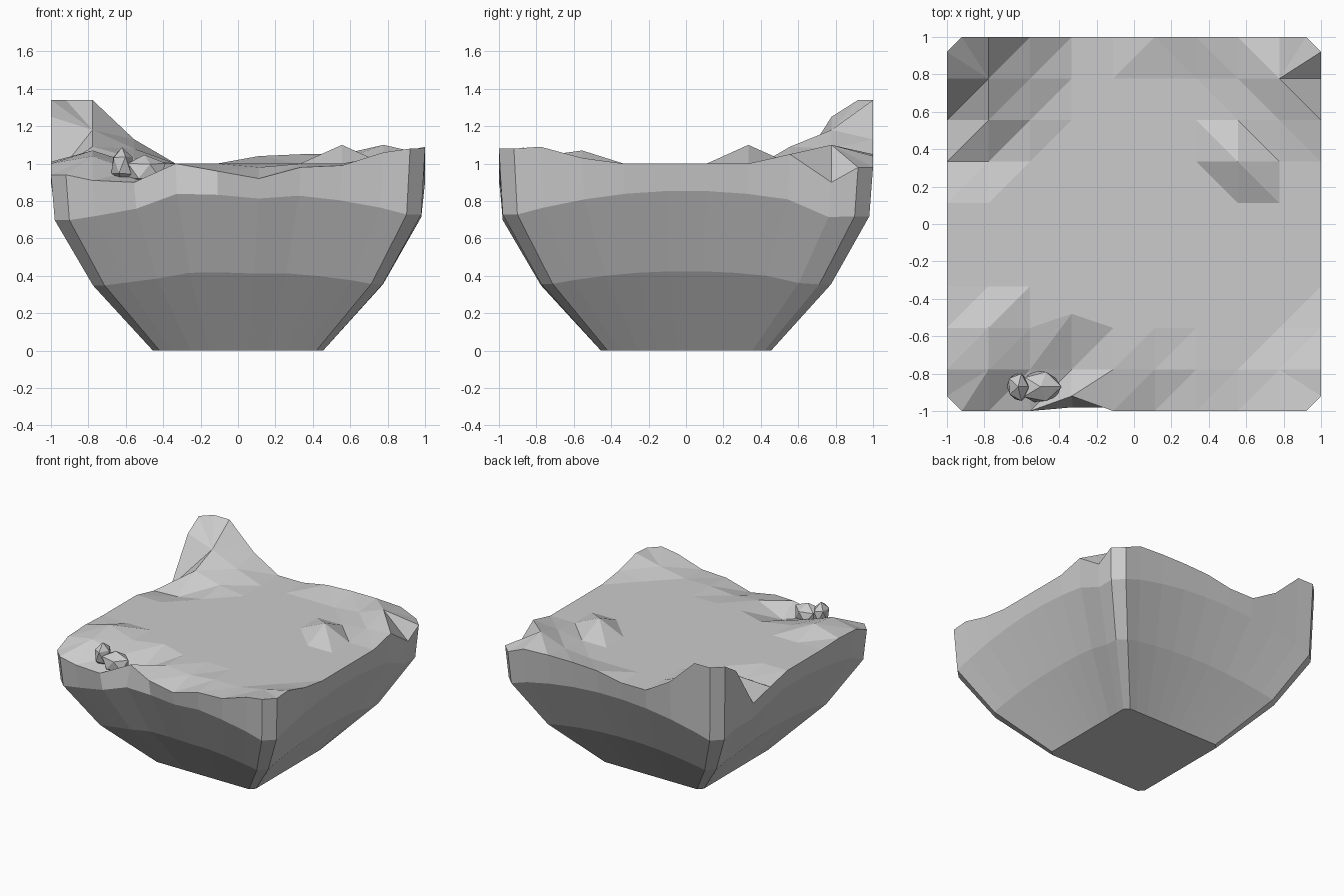
import bpy, bmesh, math, random
from mathutils import Vector

old = bpy.data.objects.get("Cube")
if old:
    bpy.data.objects.remove(old, do_unlink=True)

# One stone colour for everything
stone = bpy.data.materials.new("stone grey")
stone.use_nodes = True
grey = (0.6, 0.6, 0.6, 1)
stone.diffuse_color = grey
stone.node_tree.nodes["Principled BSDF"].inputs["Base Color"].default_value = grey


def finish(bm, name):
    bmesh.ops.recalc_face_normals(bm, faces=bm.faces[:])
    mesh = bpy.data.meshes.new(name)
    bm.to_mesh(mesh)
    bm.free()
    mesh.materials.append(stone)
    obj = bpy.data.objects.new(name, mesh)
    bpy.context.collection.objects.link(obj)
    return obj


# Ground relief: row -> {column: height above the plain, in hundredths}
CELLS = 9
CUT = 0.92
relief = {
    9: {0: 34, 1: 34, 2: 13, 5: 4, 6: 5, 7: 5, 8: 4, 9: -2},
    8: {0: 25, 1: 18, 2: 8, 7: 2, 8: 10, 9: -10},
    7: {0: -10, 1: 9, 2: 3, 8: 3, 9: 5},
    6: {0: -5, 1: -4, 7: 10},
    2: {0: 1, 1: 7, 9: 3},
    1: {1: 4, 2: -4, 3: -10, 5: -2, 8: 4, 9: 9},
    0: {0: -6, 1: -9, 2: -10, 4: -4, 5: -8, 6: -2, 7: -1, 8: 6, 9: 8},
}
# Vertices pulled off the regular grid around the hollow: (column, row) -> y
pulled = {(3, 0): -0.92, (3, 2): -0.48}


def coord(i):
    return 2 * i / CELLS - 1


def height(i, j):
    return 1 + relief.get(j, {}).get(i, 0) / 100


bm = bmesh.new()
grid, outer = {}, {}

# Top vertices, with two vertices at each clipped corner
for i in range(CELLS + 1):
    for j in range(CELLS + 1):
        x, y, z = coord(i), coord(j), height(i, j)
        if i in (0, CELLS) and j in (0, CELLS):
            spots = [(x * CUT, y), (x, y * CUT)]
        else:
            spots = [(x, y)]
        grid[i, j] = []
        for sx, sy in spots:
            v = bm.verts.new((sx, pulled.get((i, j), sy), z))
            grid[i, j].append(v)
            if i in (0, CELLS) or j in (0, CELLS):
                outer[v] = (sx, sy)

# Top faces: clipped corners are fans, all other cells are two triangles
for i in range(CELLS):
    for j in range(CELLS):
        a, b = grid[i, j], grid[i + 1, j]
        c, d = grid[i + 1, j + 1], grid[i, j + 1]
        ring = a + b + c + d
        if len(ring) > 4:
            mid = sum((v.co.xy for v in ring), Vector((0, 0))) / len(ring)
            ring.sort(key=lambda v: math.atan2(v.co.y - mid.y, v.co.x - mid.x))
            inner = min(ring, key=lambda v: v.co.xy.length)
            k = ring.index(inner)
            ring = ring[k:] + ring[:k]
            for p, q in zip(ring[1:], ring[2:]):
                bm.faces.new((inner, p, q))
        elif coord(i) > 0 and coord(j) > 0:
            bm.faces.new((a[0], b[0], d[0]))
            bm.faces.new((b[0], c[0], d[0]))
        else:
            bm.faces.new((a[0], b[0], c[0]))
            bm.faces.new((a[0], c[0], d[0]))

# Tapering walls: rings with (scale, middle height, drop at corners, follow rim)
rim = sorted(outer, key=lambda v: math.atan2(outer[v][1], outer[v][0]))
spots = [outer[v] for v in rim]
dips = [min(v.co.z - 1, 0) for v in rim]
upper = rim
for scale, middle, drop, follow in ((0.98, 0.855, 0.15, 0.5),
                                    (0.775, 0.425, 0.08, 0.15),
                                    (0.455, 0, 0, 0)):
    lower = []
    for (x, y), dip in zip(spots, dips):
        along = min(abs(x), abs(y))
        z = middle - drop * along ** 2 + follow * dip
        lower.append(bm.verts.new((x * scale, y * scale, z)))
    for k in range(len(rim)):
        n = (k + 1) % len(rim)
        bm.faces.new((upper[k], lower[k], lower[n], upper[n]))
    upper = lower
bm.faces.new(upper)
finish(bm, "ground_block")


# Loose rocks by the hollow
def rock(name, centre, size, seed):
    rng = random.Random(seed)
    bm = bmesh.new()
    bmesh.ops.create_icosphere(bm, subdivisions=1, radius=1)
    for v in bm.verts:
        v.co *= rng.uniform(0.9, 1.05)
        v.co = Vector(centre) + v.co * Vector(size)
    finish(bm, name)


rock("large_rock", (-0.5, -0.87, 0.96), (0.12, 0.1, 0.09), 3)
rock("small_rock", (-0.62, -0.87, 0.99), (0.065, 0.085, 0.1), 8)
